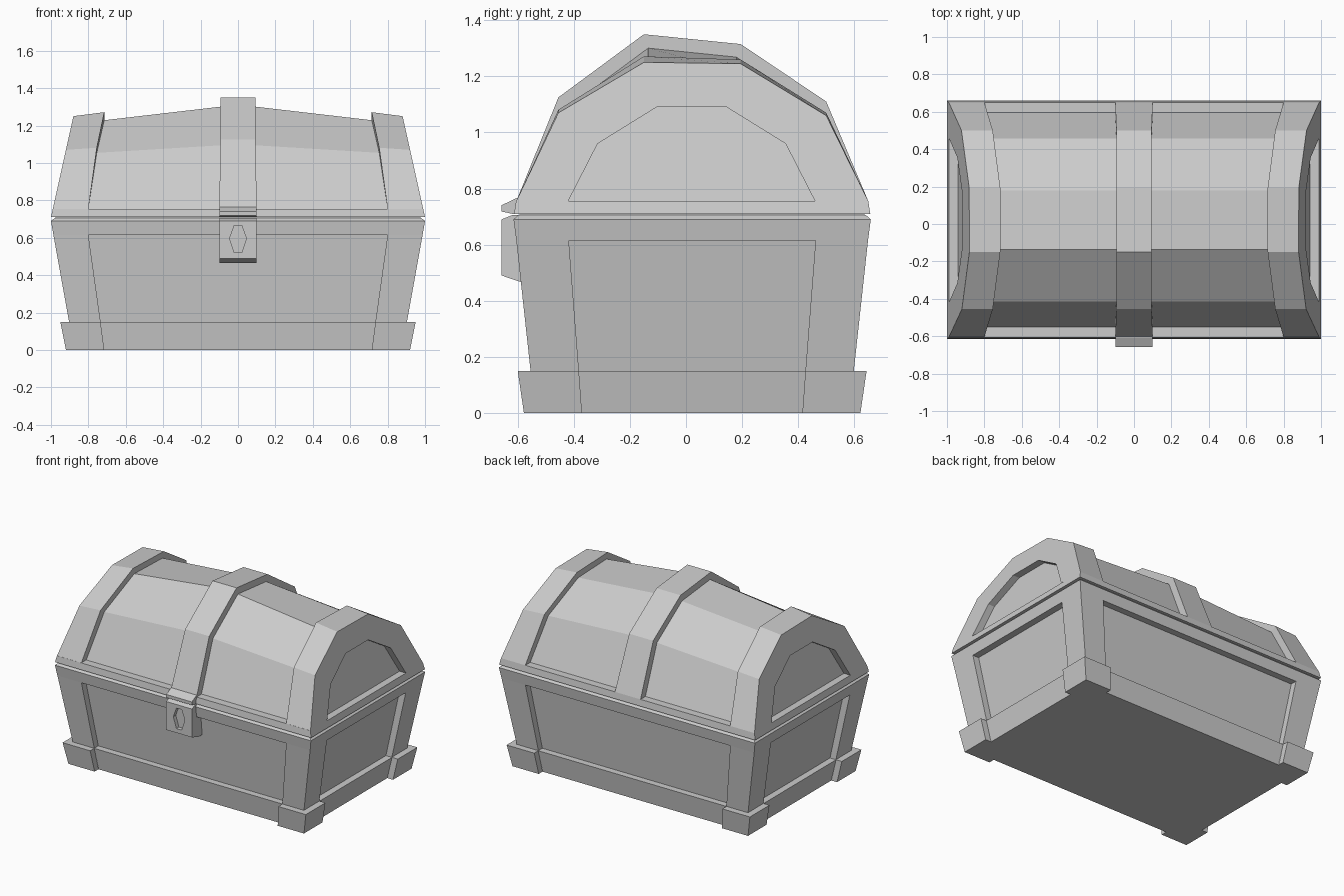
import bpy, bmesh

if "Cube" in bpy.data.objects:
    bpy.data.objects.remove(bpy.data.objects["Cube"])

CY = 0.022  # chest centre in y (the latch sticks out at the front)


def make(name, loops, closed=True, cap_start=True, cap_end=True):
    """Loft a list of equal-length point loops into a mesh object."""
    bm = bmesh.new()
    rows = [[bm.verts.new(p) for p in loop] for loop in loops]
    n = len(rows[0])
    for a, b in zip(rows, rows[1:]):
        for i in range(n if closed else n - 1):
            j = (i + 1) % n
            bm.faces.new((a[i], a[j], b[j], b[i]))
    if cap_start:
        bm.faces.new(rows[0][::-1])
    if cap_end:
        bm.faces.new(rows[-1])
    bmesh.ops.recalc_face_normals(bm, faces=bm.faces)
    me = bpy.data.meshes.new(name)
    bm.to_mesh(me)
    bm.free()
    ob = bpy.data.objects.new(name, me)
    bpy.context.collection.objects.link(ob)
    return ob


def rect(x0, x1, y0, y1, z):
    return [(x0, CY + y0, z), (x1, CY + y0, z), (x1, CY + y1, z), (x0, CY + y1, z)]


def slab(name, *levels):
    """Stacked centred rectangles: (half x, half y, z)."""
    return make(name, [rect(-x, x, -y, y, z) for x, y, z in levels])


def prism(name, yz, half):
    return make(name, [[(s * half, y, z) for y, z in yz] for s in (-1, 1)])


# Body: recessed panels, base band, top rim and seam
slab("body_panels", (0.833, 0.516, 0.01), (0.945, 0.584, 0.65))
slab("base_band", (0.875, 0.557, 0), (0.905, 0.577, 0.15))
slab("body_rim", (0.987, 0.627, 0.615), (1, 0.637, 0.69), (0.98, 0.62, 0.705))
slab("seam", (0.975, 0.615, 0.70), (0.975, 0.615, 0.715))
slab("lid_rim", (1, 0.635, 0.71), (0.99, 0.628, 0.755))

# Corner posts and feet
for sx in (-1, 1):
    for sy in (-1, 1):
        def corner(name, levels):
            make(name, [rect(sx * a, sx * b, sy * c, sy * d, z) for a, b, c, d, z in levels])
        corner("corner_post", [(0.715, 0.878, 0.393, 0.561, 0.01), (0.80, 0.987, 0.44, 0.627, 0.615)])
        corner("corner_foot", [(0.715, 0.92, 0.393, 0.60, 0), (0.735, 0.95, 0.404, 0.622, 0.15)])

# Lid profile: y, height at centre, height at ends, inner edge of the end strap
ZB = 0.755
PROFILE = [(-0.605, 0.755, 0.755, 0.80), (-0.455, 1.125, 1.07, 0.755), (-0.15, 1.35, 1.25, 0.715),
           (0.195, 1.315, 1.245, 0.715), (0.50, 1.11, 1.06, 0.755), (0.65, 0.755, 0.755, 0.80)]
RECESS = [(-0.42, 0.755), (-0.315, 0.96), (-0.105, 1.09), (0.145, 1.09), (0.355, 0.96), (0.46, 0.755)]


def end_x(z):
    return 1 - (z - 0.71) * 0.222


def sunk(p):
    x, y, z = p
    return (x, CY + (y - CY) * 0.913, ZB + (z - ZB) * 0.917)


def flip(pts, s):
    return [(s * x, y, z) for x, y, z in pts]


outer_end = [(end_x(ze), y, ze) for y, zc, ze, xi in PROFILE]
outer_in = [(xi, y, ze + (zc - ze) * (end_x(ze) - xi) / (end_x(ze) - 0.1)) for y, zc, ze, xi in PROFILE]
outer_mid = [(0.1 if zc < 1 else 0.094, y, zc) for y, zc, ze, xi in PROFILE]
core_in = [sunk(p) for p in outer_in]
core_mid = [sunk(p) for p in outer_mid]

# Sunken lid panels and centre strap
make("lid_panels", [flip(core_in, -1), flip(core_mid, -1), core_mid, core_in],
     closed=False, cap_start=False, cap_end=False)
make("lid_centre_strap", [flip(core_mid, -1), flip(outer_mid, -1), outer_mid, core_mid],
     closed=False, cap_start=False, cap_end=False)

# Lid end straps with arched recesses
for s in (-1, 1):
    hole = [(end_x(z), y, z) for y, z in RECESS]
    floor = [(x - 0.05, y, z) for x, y, z in hole]
    make("lid_end", [flip(l, s) for l in (core_in, outer_in, outer_end, hole, floor)],
         closed=False, cap_start=False)

# Latch: hasp on the lid, lock on the body
prism("latch_hasp", [(-0.58, 0.768), (-0.607, 0.765), (-0.658, 0.74), (-0.658, 0.718),
                     (-0.62, 0.71), (-0.58, 0.71)], 0.1)
lock = prism("latch_lock", [(-0.56, 0.705), (-0.62, 0.705), (-0.658, 0.69), (-0.658, 0.49),
                            (-0.585, 0.465), (-0.53, 0.465)], 0.1)

# Keyhole cut into the lock
hexagon = [(-0.02, 0.52), (0.02, 0.52), (0.045, 0.597), (0.02, 0.665), (-0.02, 0.665), (-0.045, 0.597)]
cutter = make("keyhole_cutter", [[(x, y, z) for x, z in hexagon] for y in (-0.70, -0.63)])
cutter.hide_render = True
cutter.hide_viewport = True
mod = lock.modifiers.new("keyhole", 'BOOLEAN')
mod.operation = 'DIFFERENCE'
mod.object = cutter
mod.solver = 'EXACT'
